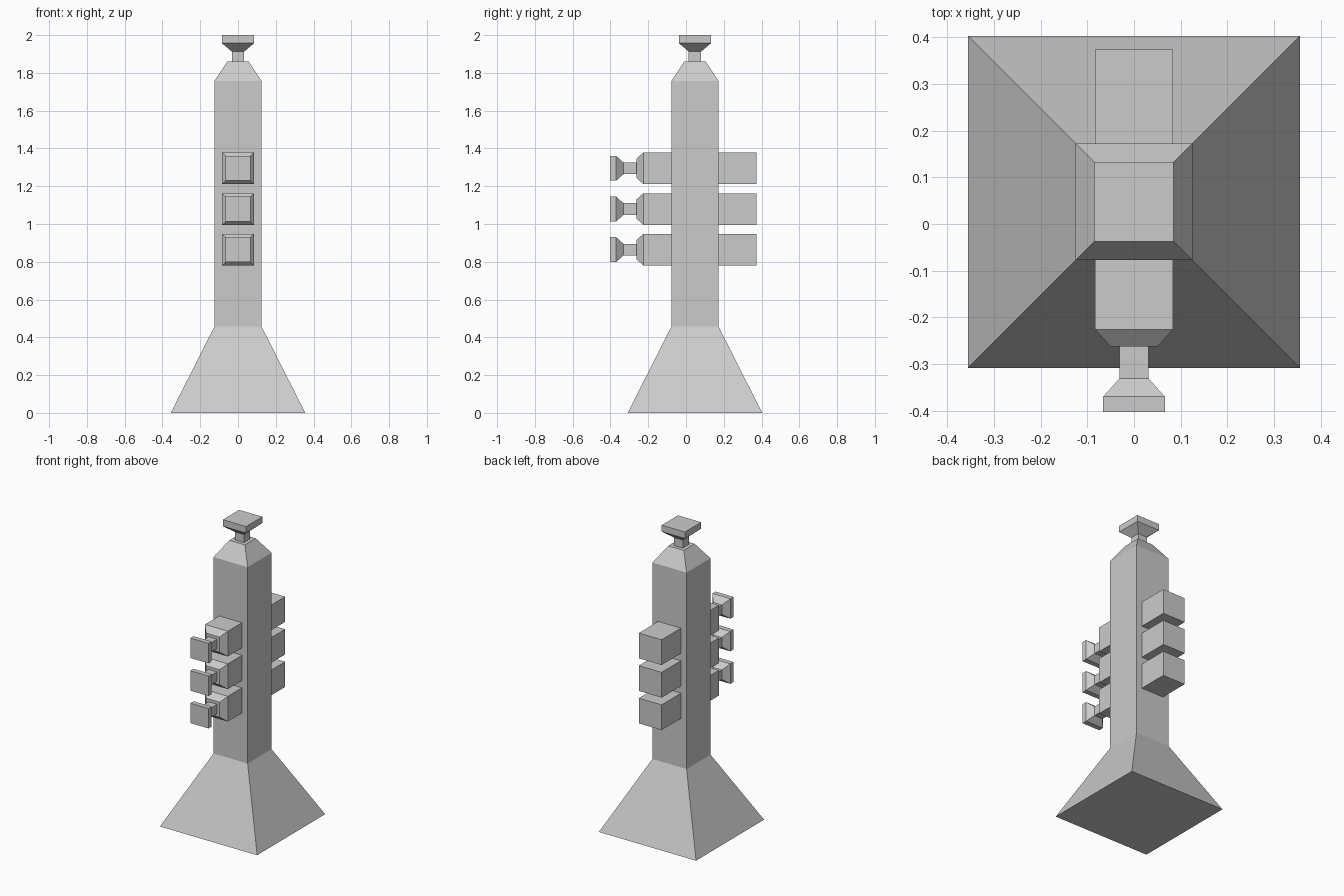
import bpy, bmesh
from mathutils import Matrix

if "Cube" in bpy.data.objects:
    bpy.data.objects.remove(bpy.data.objects["Cube"])

CY = 0.0475  # y of the main tube's axis


def square_loft(name, profile, matrix):
    """Closed solid of square cross-sections; profile = (half width, height) along local z."""
    bm = bmesh.new()
    rings = [[bm.verts.new((sx * h, sy * h, z))
              for sx, sy in ((-1, -1), (1, -1), (1, 1), (-1, 1))] for h, z in profile]
    for a, b in zip(rings, rings[1:]):
        for i in range(4):
            j = (i + 1) % 4
            bm.faces.new((a[i], a[j], b[j], b[i]))
    bm.faces.new(rings[0][::-1])
    bm.faces.new(rings[-1])
    bm.transform(matrix)
    bmesh.ops.recalc_face_normals(bm, faces=bm.faces)
    mesh = bpy.data.meshes.new(name)
    bm.to_mesh(mesh)
    bm.free()
    obj = bpy.data.objects.new(name, mesh)
    bpy.context.collection.objects.link(obj)
    return obj


# Flared bell, straight tube and tapered shoulder, then the mouthpiece
upright = Matrix.Translation((0, CY, 0))
square_loft("horn_body", [(0.356, 0), (0.125, 0.457), (0.125, 1.757), (0.057, 1.86)], upright)
square_loft("mouthpiece", [(0.033, 1.85), (0.033, 1.913), (0.085, 1.957), (0.085, 2.0)], upright)

# Three valves passing through the tube, each with a finger button at the front
for i, z in enumerate((0.864, 1.079, 1.295), 1):
    forward = Matrix.Translation((0, 0, z)) @ Matrix.Rotation(1.5707963, 4, 'X')  # local z -> -y
    square_loft(f"valve_{i}", [(0.0835, -0.374), (0.0835, 0.226), (0.05, 0.263)], forward)
    square_loft(f"valve_button_{i}",
                [(0.031, 0.255), (0.031, 0.331), (0.066, 0.37), (0.066, 0.403)], forward)
